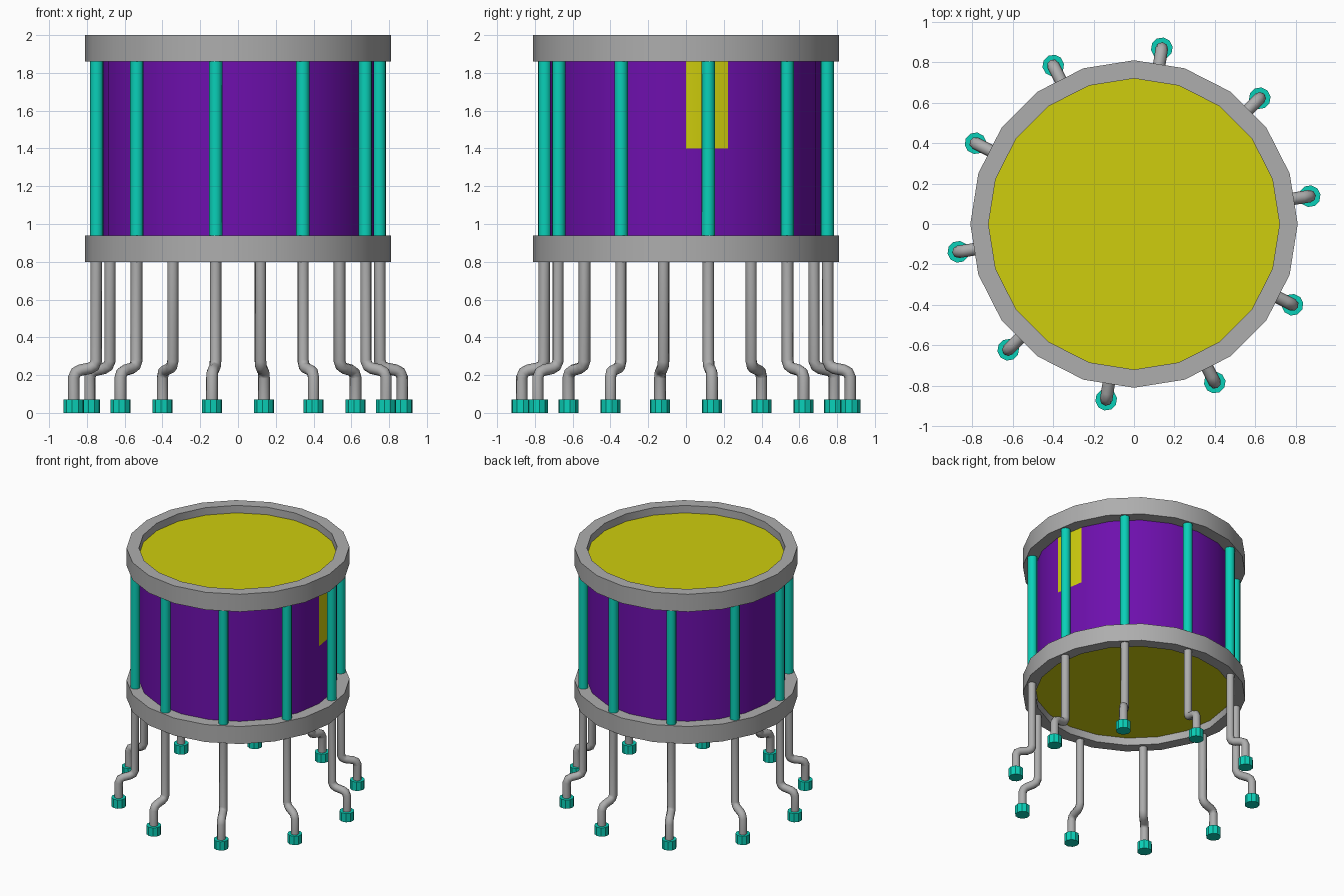
import bpy, bmesh, math
from mathutils import Matrix

if "Cube" in bpy.data.objects:
    bpy.data.objects.remove(bpy.data.objects["Cube"])

SIDES = 20
COUNT = 10


def material(name, rgb):
    m = bpy.data.materials.new(name)
    m.diffuse_color = (*rgb, 1.0)
    m.use_nodes = True
    m.node_tree.nodes["Principled BSDF"].inputs["Base Color"].default_value = m.diffuse_color
    return m


PURPLE = material("purple", (0.155, 0.005, 0.42))
YELLOW = material("yellow", (0.62, 0.61, 0.004))
TEAL = material("teal", (0.003, 0.63, 0.48))
GREY = material("grey", (0.42, 0.42, 0.42))


def add_object(name, mesh, mats):
    for m in mats:
        mesh.materials.append(m)
    ob = bpy.data.objects.new(name, mesh)
    bpy.context.collection.objects.link(ob)
    return ob


def lathe(name, profile, sides, mats, closed=False, smooth=None, centre=0.0, angle=0.0):
    """Stack rings of (radius, z); cap the ends, or join last to first if closed."""
    bm = bmesh.new()
    rings = []
    for r, z in profile:
        rings.append([bm.verts.new((centre + r * math.cos(2 * math.pi * i / sides),
                                    r * math.sin(2 * math.pi * i / sides), z))
                      for i in range(sides)])
    pairs = list(zip(rings, rings[1:]))
    if closed:
        pairs.append((rings[-1], rings[0]))
    for a, b in pairs:
        for i in range(sides):
            j = (i + 1) % sides
            bm.faces.new((a[i], a[j], b[j], b[i]))
    if not closed:
        bm.faces.new(rings[0][::-1])
        bm.faces.new(rings[-1])
    bmesh.ops.recalc_face_normals(bm, faces=bm.faces)
    bm.transform(Matrix.Rotation(angle, 4, 'Z'))
    mesh = bpy.data.meshes.new(name)
    bm.to_mesh(mesh)
    bm.free()
    ob = add_object(name, mesh, mats)
    if smooth:
        smooth_by_angle(ob, smooth)
    return ob


def smooth_by_angle(ob, degrees):
    bpy.ops.object.select_all(action='DESELECT')
    ob.select_set(True)
    bpy.context.view_layer.objects.active = ob
    bpy.ops.object.shade_smooth_by_angle(angle=math.radians(degrees))


# Shell with both drum heads and the one yellow panel on the right
shell = lathe("shell", [(0.72, 0.86), (0.72, 1.40), (0.72, 1.94)], SIDES,
              [PURPLE, YELLOW], smooth=30)
for p in shell.data.polygons:
    c = p.center
    head = abs(p.normal.z) > 0.5
    panel = c.z > 1.4 and 0 < math.degrees(math.atan2(c.y, c.x)) < 18
    p.material_index = 1 if head or panel else 0

# Upper and lower rims
for name, z in (("lower_rim", 0.80), ("upper_rim", 1.86)):
    lathe(name, [(0.72, z), (0.81, z), (0.81, z + 0.14), (0.72, z + 0.14)],
          SIDES, [GREY], closed=True, smooth=30)


def make_leg_mesh():
    """Bent tube in the radial plane."""
    path = [(0.76, 0.83), (0.76, 0.275), (0.772, 0.248), (0.795, 0.236),
            (0.845, 0.226), (0.869, 0.214), (0.88, 0.188), (0.88, 0.05)]
    cu = bpy.data.curves.new("leg_path", 'CURVE')
    cu.dimensions = '3D'
    cu.bevel_depth = 0.031
    cu.bevel_resolution = 2
    cu.use_fill_caps = True
    sp = cu.splines.new('POLY')
    sp.points.add(len(path) - 1)
    for pt, (x, z) in zip(sp.points, path):
        pt.co = (x, 0, z, 1)
    tmp = bpy.data.objects.new("leg_path", cu)
    bpy.context.collection.objects.link(tmp)
    bpy.context.view_layer.update()
    mesh = bpy.data.meshes.new_from_object(
        tmp.evaluated_get(bpy.context.evaluated_depsgraph_get()))
    bpy.data.objects.remove(tmp)
    mesh.materials.clear()
    return mesh


# Tension rods, bent legs and feet around the drum
leg_mesh = make_leg_mesh()
for k in range(COUNT):
    a = math.radians(9 + 36 * k)
    lathe(f"tension_rod_{k + 1}", [(0.036, 0.92), (0.036, 1.88)], 10, [TEAL],
          smooth=50, centre=0.757, angle=a)
    lathe(f"foot_{k + 1}", [(0.054, 0.0), (0.054, 0.07)], 10, [TEAL],
          centre=0.88, angle=a)
    leg = add_object(f"leg_{k + 1}", leg_mesh.copy(), [GREY])
    leg.data.transform(Matrix.Rotation(a, 4, 'Z'))
    smooth_by_angle(leg, 50)
